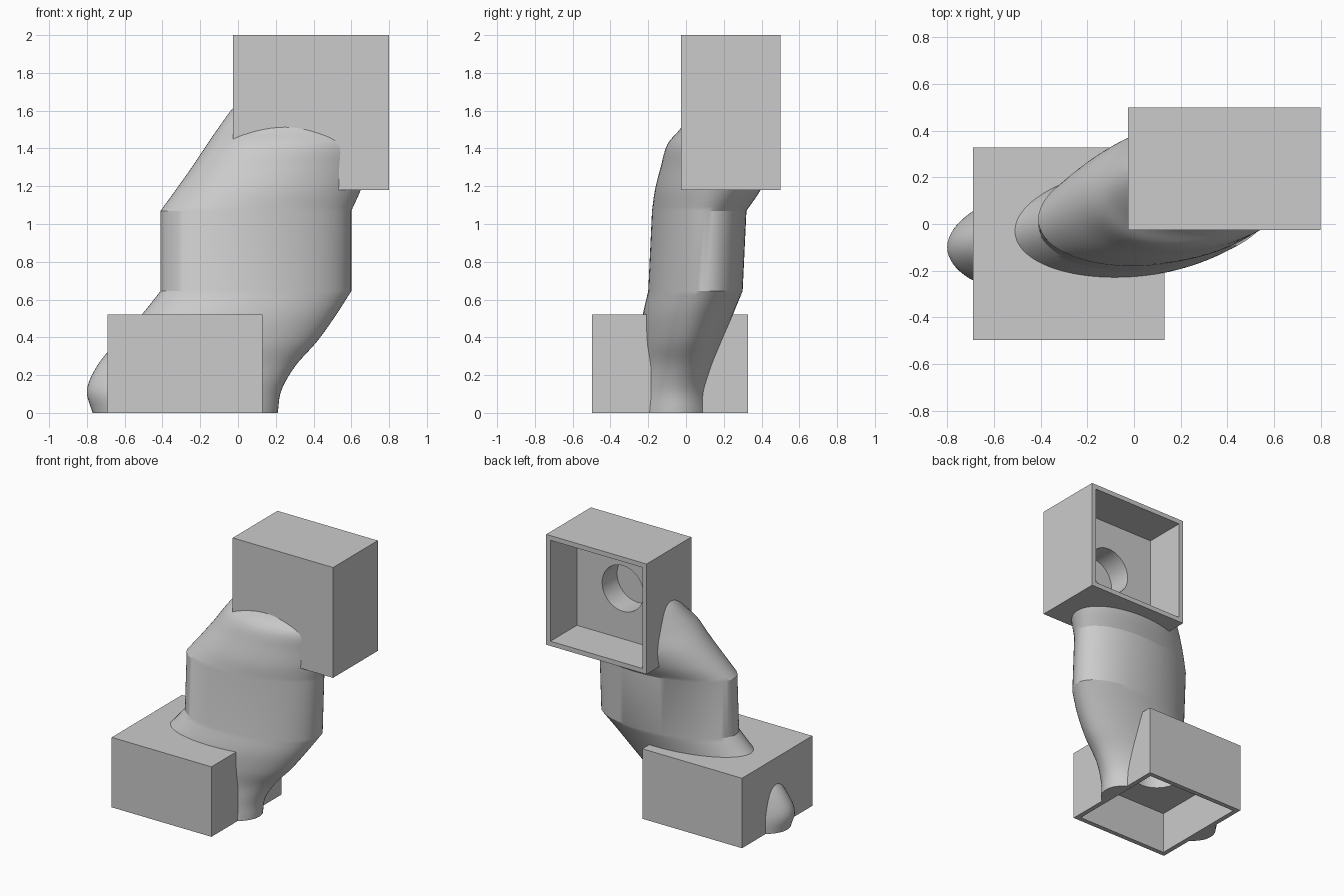
import bpy, bmesh
from math import cos, sin, pi, radians
from mathutils import Matrix, Vector

old = bpy.data.objects.get("Cube")
if old:
    bpy.data.objects.remove(old, do_unlink=True)

grey = bpy.data.materials.new("plain grey")
grey.use_nodes = True
grey.diffuse_color = (0.6, 0.6, 0.6, 1)
grey.node_tree.nodes["Principled BSDF"].inputs["Base Color"].default_value = (0.6, 0.6, 0.6, 1)


def make_object(name, bm):
    bmesh.ops.recalc_face_normals(bm, faces=bm.faces)
    mesh = bpy.data.meshes.new(name)
    bm.to_mesh(mesh)
    bm.free()
    mesh.materials.append(grey)
    obj = bpy.data.objects.new(name, mesh)
    bpy.context.collection.objects.link(obj)
    return obj


def cut(obj, cutter):
    """Subtract the cutter from obj and discard it."""
    cutter.hide_render = True
    mod = obj.modifiers.new("cut", 'BOOLEAN')
    mod.operation = 'DIFFERENCE'
    mod.solver = 'EXACT'
    mod.object = cutter
    graph = bpy.context.evaluated_depsgraph_get()
    mesh = bpy.data.meshes.new_from_object(obj.evaluated_get(graph))
    obj.modifiers.clear()
    obj.data = mesh
    bpy.data.objects.remove(cutter, do_unlink=True)


def shade(obj, degrees):
    bpy.ops.object.select_all(action='DESELECT')
    obj.select_set(True)
    bpy.context.view_layer.objects.active = obj
    bpy.ops.object.shade_smooth_by_angle(angle=radians(degrees))


def block(name, size, matrix):
    bm = bmesh.new()
    bmesh.ops.create_cube(bm, size=1, matrix=matrix @ Matrix.Diagonal((*size, 1)))
    return make_object(name, bm)


WALL, RECESS, HOLE_RADIUS = 0.035, 0.31, 0.17


def open_box(name, size, matrix):
    """Box with a deep recess on its local -z side and a blind round port in the recess floor."""
    bottom, top = -size[2] / 2, size[2] / 2
    obj = block(name, size, matrix)
    recess = (size[0] - 2 * WALL, size[1] - 2 * WALL, RECESS + 0.1)
    cut(obj, block("recess_cutter", recess,
                   matrix @ Matrix.Translation((0, 0, bottom + RECESS - recess[2] / 2))))
    start, end = bottom + RECESS - 0.05, top - 0.04
    bm = bmesh.new()
    bmesh.ops.create_cone(bm, cap_ends=True, segments=48, radius1=HOLE_RADIUS,
                          radius2=HOLE_RADIUS, depth=end - start,
                          matrix=matrix @ Matrix.Translation((0, 0, (start + end) / 2)))
    cut(obj, make_object("port_cutter", bm))
    shade(obj, 30)


# Duct sections: z, centre x, centre y, half width, half depth, skew
lower = [(0, -.28, -.07, .49, .255, .02), (.12, -.285, -.07, .515, .235, .03),
         (.25, -.22, -.05, .525, .215, .035), (.38, -.11, -.025, .53, .22, .035),
         (.52, .005, .01, .515, .235, .04), (.645, .095, .05, .505, .245, .05)]
upper = [(1.07, .095, .07, .505, .245, .05), (1.18, .16, .115, .49, .275, .05),
         (1.3, .225, .155, .47, .285, .05), (1.42, .29, .18, .455, .275, .05),
         (1.5, .32, .21, .43, .24, .045), (1.61, .36, .24, .39, .2, .03),
         (1.7, .4, .25, .34, .15, .02)]


def smooth_rows(keys, steps=5):
    """Catmull-Rom interpolation through the key sections."""
    keys = [Vector(k) for k in keys]
    padded = [2 * keys[0] - keys[1]] + keys + [2 * keys[-1] - keys[-2]]
    rows = []
    for a, b, c, d in zip(padded, padded[1:], padded[2:], padded[3:]):
        for i in range(steps):
            t = i / steps
            rows.append(b + (c - a) * (t / 2) + (2 * a - 5 * b + 4 * c - d) * (t * t / 2)
                        + (3 * b - a - 3 * c + d) * (t ** 3 / 2))
    return rows + [keys[-1]]


def duct(sides=72):
    bm = bmesh.new()
    rings = []
    for z, cx, cy, a, b, skew in smooth_rows(lower) + smooth_rows(upper):
        angles = [2 * pi * i / sides for i in range(sides)]
        rings.append([bm.verts.new((cx + a * cos(t), cy + b * sin(t) + skew * cos(t), z))
                      for t in angles])
    for r0, r1 in zip(rings, rings[1:]):
        for i in range(sides):
            j = (i + 1) % sides
            bm.faces.new((r0[i], r0[j], r1[j], r1[i]))
    bm.faces.new(rings[0][::-1])
    bm.faces.new(rings[-1])
    return make_object("duct", bm)


# Box placements: the lower one opens downward, the upper one to the back
lower_size, upper_size = (.82, .825, .52), (.825, .82, .525)
lower_place = Matrix.Translation((-.28, -.085, .26))
upper_place = Matrix.Translation((.387, .237, 1.59)) @ Matrix.Rotation(radians(90), 4, 'X')

# Duct, trimmed so that it stops inside the box walls
pipe = duct()
trim = 0.02
cut(pipe, block("upper_trim", [s - trim for s in upper_size], upper_place))
cut(pipe, block("lower_trim", (lower_size[0] - trim, lower_size[1] - trim, lower_size[2] + .1),
                lower_place @ Matrix.Translation((0, 0, -.05 - trim / 2))))
shade(pipe, 25)

open_box("lower_box", lower_size, lower_place)
open_box("upper_box", upper_size, upper_place)
